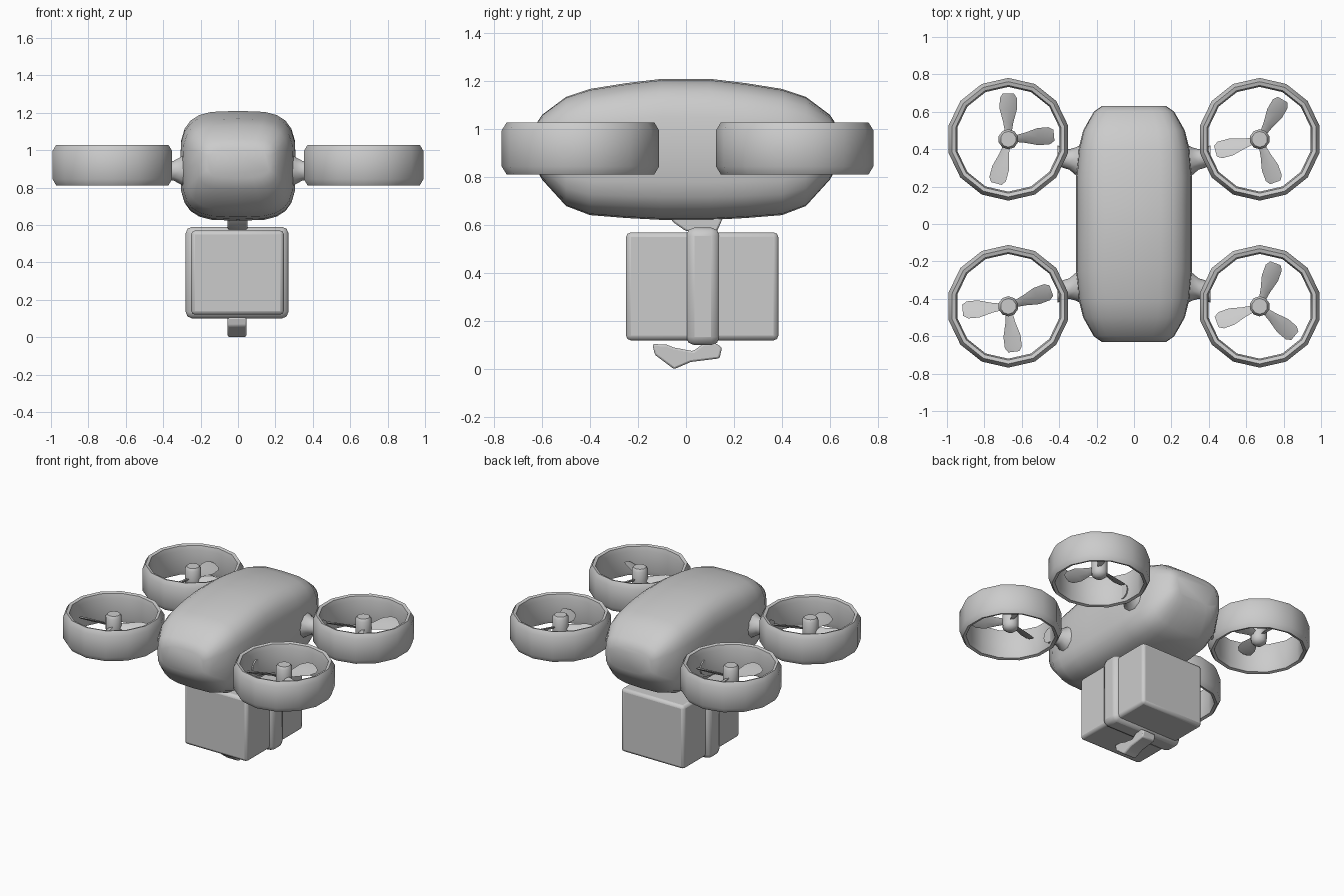
import bpy, bmesh
from math import sin, cos, pi, radians
from mathutils import Vector, Matrix

if "Cube" in bpy.data.objects:
    bpy.data.objects.remove(bpy.data.objects["Cube"])

grey = bpy.data.materials.new("plain_grey")
grey.use_nodes = True
COLOUR = (0.6, 0.6, 0.6, 1)
grey.diffuse_color = COLOUR
grey.node_tree.nodes["Principled BSDF"].inputs["Base Color"].default_value = COLOUR


def finish(name, bm, angle=40, bevel=0.0, segments=2):
    """Turn a bmesh into a shaded, coloured object."""
    bmesh.ops.recalc_face_normals(bm, faces=bm.faces)
    mesh = bpy.data.meshes.new(name)
    bm.to_mesh(mesh)
    bm.free()
    mesh.materials.append(grey)
    obj = bpy.data.objects.new(name, mesh)
    bpy.context.collection.objects.link(obj)
    if bevel:
        mod = obj.modifiers.new("rounding", "BEVEL")
        mod.width, mod.segments = bevel, segments
    bpy.ops.object.select_all(action="DESELECT")
    obj.select_set(True)
    bpy.context.view_layer.objects.active = obj
    bpy.ops.object.shade_smooth_by_angle(angle=radians(angle))
    return obj


def loft(bm, loops, capped=True, closed=False):
    """Skin a list of point loops."""
    rows = [[bm.verts.new(p) for p in loop] for loop in loops]
    n = len(rows[0])
    pairs = list(zip(rows, rows[1:])) + ([(rows[-1], rows[0])] if closed else [])
    for a, b in pairs:
        for i in range(n):
            bm.faces.new((a[i], a[(i + 1) % n], b[(i + 1) % n], b[i]))
    if capped:
        bm.faces.new(rows[0])
        bm.faces.new(rows[-1])


def box(name, x, y, z, bevel):
    bm = bmesh.new()
    loft(bm, [[(a, b, c) for a, b in ((x[0], y[0]), (x[1], y[0]), (x[1], y[1]), (x[0], y[1]))]
              for c in z])
    return finish(name, bm, bevel=bevel)


def slab(name, outline, x0, x1, bevel):
    """Side outline (y, z) extruded across x."""
    bm = bmesh.new()
    loft(bm, [[(x, y, z) for y, z in outline] for x in (x0, x1)])
    return finish(name, bm, bevel=bevel)


# Rounded body: y, half width, top, bottom of each station
half = [(0.1, 0.31, 1.21, 0.622), (0.25, 0.31, 1.192, 0.63), (0.4, 0.297, 1.168, 0.642),
        (0.5, 0.272, 1.135, 0.68), (0.6, 0.215, 1.06, 0.79), (0.632, 0.17, 1.01, 0.85)]
stations = [(-y, w, t, b) for y, w, t, b in reversed(half)] + half


def power(v):
    return (1 if v >= 0 else -1) * abs(v) ** (2 / 3.5)


def section(y, w, top, bottom, n=24):
    mid, h = (top + bottom) / 2, (top - bottom) / 2
    return [(w * power(cos(2 * pi * i / n)), y, mid + h * power(sin(2 * pi * i / n)))
            for i in range(n)]


bm = bmesh.new()
loft(bm, [section(*s) for s in stations])
finish("body", bm, angle=60)

# Cargo box, its band, the hanger above and the latch below
box("cargo_box", (-0.25, 0.245), (-0.25, 0.385), (0.12, 0.57), 0.02)
box("box_band", (-0.28, 0.27), (0.0, 0.14), (0.1, 0.59), 0.035)
slab("hanger", [(-0.08, 0.645), (-0.05, 0.61), (0.0, 0.575), (0.13, 0.575), (0.16, 0.645)],
     -0.055, 0.05, 0.008)
slab("latch", [(-0.14, 0.105), (-0.13, 0.06), (-0.05, 0.0), (0.02, 0.03), (0.14, 0.045),
               (0.15, 0.09), (0.12, 0.11), (0.07, 0.105), (0.03, 0.075), (-0.05, 0.09),
               (-0.08, 0.102)], -0.055, 0.045, 0.008)

SIDES = 14
DUCT = [(0.328, 0.845), (0.328, 0.995), (0.308, 1.028), (0.288, 1.022), (0.28, 0.99),
        (0.28, 0.85), (0.288, 0.818), (0.308, 0.812)]


def ring(r, z, n, centre):
    return [(centre[0] + r * cos(pi / 2 + 2 * pi * i / n),
             centre[1] + r * sin(pi / 2 + 2 * pi * i / n), z) for i in range(n)]


def rotor(label, centre, angles):
    # Duct
    bm = bmesh.new()
    loft(bm, [ring(r, z, SIDES, centre) for r, z in DUCT], capped=False, closed=True)
    finish(label + "_duct", bm, angle=50)
    # Hub
    bm = bmesh.new()
    loft(bm, [ring(r, z, 10, centre) for r, z in
              ((0.025, 0.855), (0.05, 0.875), (0.054, 0.9), (0.054, 0.99), (0.042, 1.008))])
    finish(label + "_hub", bm, angle=50)
    # Pitched blades
    bm = bmesh.new()
    for angle in angles:
        turn = Matrix.Rotation(radians(angle), 3, "Z")
        loops = []
        for r, w, pitch in ((0.03, 0.02, 35), (0.09, 0.032, 32), (0.16, 0.052, 28),
                            (0.22, 0.05, 24), (0.245, 0.032, 22)):
            tilt = Matrix.Rotation(radians(pitch), 3, "X")
            pts = [(0, -w, 0), (0, 0, -0.008), (0, w, 0), (0, 0, 0.008)]
            loops.append([turn @ (tilt @ Vector(p) + Vector((r, 0, 0)))
                          + Vector((centre[0], centre[1], 0.925)) for p in pts])
        loft(bm, loops)
    finish(label + "_blades", bm)
    # Flared arm from body to duct
    sx, sy = (1 if c > 0 else -1 for c in centre)
    bm = bmesh.new()
    loft(bm, [[(sx * x, sy * y + r * cos(2 * pi * i / 10), 0.89 + r * sin(2 * pi * i / 10))
               for i in range(10)]
              for x, y, r in ((0.27, 0.33, 0.1), (0.31, 0.335, 0.075), (0.345, 0.345, 0.055),
                              (0.41, 0.365, 0.055))])
    finish(label + "_arm", bm, angle=60)


rotor("back_right", (-0.672, 0.453), (90, 5, 255))
rotor("back_left", (0.672, 0.453), (60, 195, 290))
rotor("front_right", (-0.672, -0.44), (20, 185, 277))
rotor("front_left", (0.672, -0.44), (70, 200, 320))
